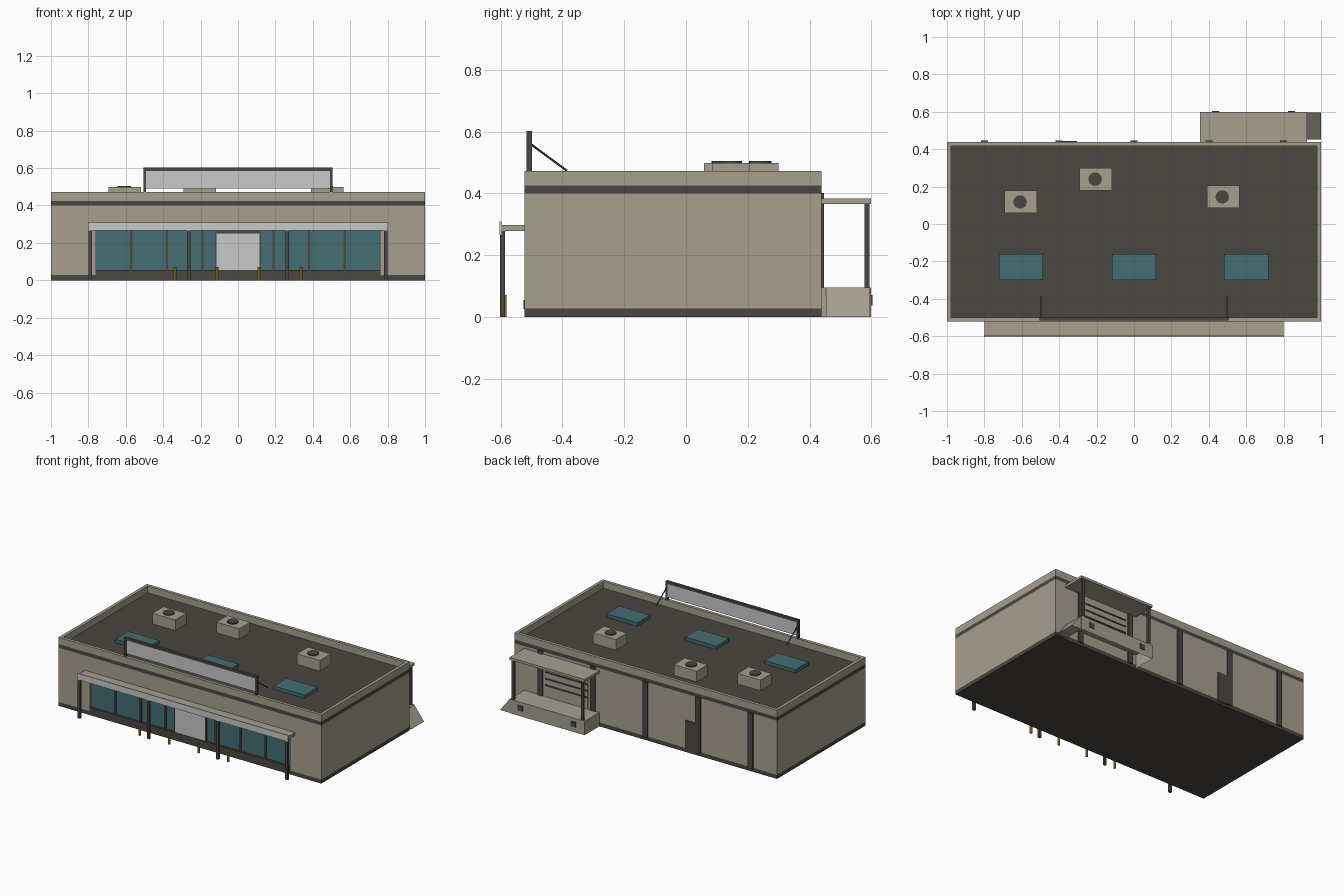
import bpy, bmesh, math
from mathutils import Vector

if "Cube" in bpy.data.objects:
    bpy.data.objects.remove(bpy.data.objects["Cube"])


def mat(name, rgb):
    m = bpy.data.materials.new(name)
    m.diffuse_color = (*rgb, 1)
    m.use_nodes = True
    m.node_tree.nodes["Principled BSDF"].inputs["Base Color"].default_value = m.diffuse_color
    return m


BEIGE = mat("beige_wall", (0.385, 0.352, 0.28))
DARK = mat("dark_trim", (0.07, 0.063, 0.054))
GREY = mat("light_grey", (0.58, 0.58, 0.58))
TEAL = mat("teal_glass", (0.058, 0.155, 0.17))
YELLOW = mat("yellow_paint", (0.55, 0.37, 0.03))


def finish(name, bm, *mats):
    me = bpy.data.meshes.new(name)
    bmesh.ops.recalc_face_normals(bm, faces=bm.faces)
    bm.to_mesh(me)
    bm.free()
    for m in mats:
        me.materials.append(m)
    ob = bpy.data.objects.new(name, me)
    bpy.context.collection.objects.link(ob)
    return ob


def cube_bm(x, y, z):
    bm = bmesh.new()
    bmesh.ops.create_cube(bm, size=1)
    for v in bm.verts:
        v.co = [(r[0] + r[1]) / 2 + c * (r[1] - r[0]) for c, r in zip(v.co, (x, y, z))]
    return bm


def box(name, x, y, z, m):
    return finish(name, cube_bm(x, y, z), m)


def cyl(name, x, y, z, r, m, n):
    bm = bmesh.new()
    bmesh.ops.create_cone(bm, cap_ends=True, segments=n, radius1=r, radius2=r, depth=z[1] - z[0])
    bmesh.ops.translate(bm, verts=bm.verts, vec=(x, y, (z[0] + z[1]) / 2))
    return finish(name, bm, m)


# Main building as stacked layers: plinth, walls, dark roof slab, parapet
FRONT, BACK, TOP, ROOF = -0.522, 0.438, 0.472, 0.425
X, Y = (-1, 1), (FRONT, BACK)
box("plinth", X, Y, (0, 0.027), DARK)
walls = box("walls", X, Y, (0.027, 0.40), BEIGE)
box("roof_slab", X, Y, (0.40, ROOF), DARK)
T = 0.021
for s in (-1, 1):
    box("parapet_side", sorted((s, s * (1 - T))), Y, (ROOF, TOP), BEIGE)
box("parapet_front", (T - 1, 1 - T), (FRONT, FRONT + T), (ROOF, TOP), BEIGE)
box("parapet_rear", (T - 1, 1 - T), (BACK - T, BACK), (ROOF, TOP), BEIGE)

# Shallow recess for the shop front
cutter = box("shop_recess_cutter", (-0.762, 0.762), (-0.6, FRONT + 0.015), (0.035, 0.278), BEIGE)
cutter.hide_render = True
cutter.hide_viewport = True
cut = walls.modifiers.new("shop_recess", 'BOOLEAN')
cut.operation, cut.solver, cut.object = 'DIFFERENCE', 'EXACT', cutter

# Roof skylights
for x in (-0.604, 0, 0.6):
    box("skylight", (x - 0.118, x + 0.118), (-0.30, -0.16), (ROOF, 0.449), TEAL)

# Rooftop air units with fan discs
for x, y in ((-0.605, 0.118), (-0.204, 0.240), (0.476, 0.145)):
    box("air_unit", (x - 0.087, x + 0.087), (y - 0.06, y + 0.06), (ROOF, 0.498), BEIGE)
    cyl("air_unit_fan", x - 0.004, y, (0.498, 0.505), 0.036, DARK, 16)

# Roof sign: blank panel, frame and rear braces
box("sign_panel", (-0.495, 0.495), (-0.512, -0.502), (0.492, 0.587), GREY)
box("sign_top_rail", (-0.505, 0.505), (-0.516, -0.498), (0.585, 0.602), DARK)
for s in (-1, 1):
    box("sign_post", sorted((s * 0.491, s * 0.505)), (-0.516, -0.498), (0.47, 0.602), DARK)
    a, b = Vector((s * 0.498, -0.503, 0.560)), Vector((s * 0.498, -0.385, 0.473))
    bm = bmesh.new()
    bmesh.ops.create_cone(bm, cap_ends=True, segments=6, radius1=0.0035, radius2=0.0035,
                          depth=(b - a).length)
    bmesh.ops.rotate(bm, verts=bm.verts, matrix=(b - a).to_track_quat('Z', 'Y').to_matrix())
    bmesh.ops.translate(bm, verts=bm.verts, vec=(a + b) / 2)
    finish("sign_brace", bm, DARK)

# Shop front: recessed glass, sill, mullions and entrance door
G = FRONT + 0.010
box("shop_glass", (-0.76, 0.76), (G, G + 0.007), (0.05, 0.279), TEAL)
box("shop_sill", (-0.762, 0.762), (FRONT - 0.004, G + 0.007), (0.026, 0.055), DARK)
for x in (0.19, 0.38, 0.571):
    for s in (-1, 1):
        box("mullion", (s * x - 0.006, s * x + 0.006), (G - 0.008, G + 0.003), (0.05, 0.279), DARK)
box("door_frame", (-0.122, 0.122), (G - 0.008, G + 0.003), (0.05, 0.264), DARK)
box("entrance_door", (-0.114, 0.114), (G - 0.010, G + 0.003), (0.055, 0.25), GREY)

# Front canopy with posts
box("canopy_slab", (-0.80, 0.80), (-0.597, FRONT + 0.003), (0.278, 0.298), BEIGE)
box("canopy_fascia", (-0.803, 0.803), (-0.603, -0.596), (0.265, 0.309), GREY)
for x in (-0.79, -0.263, 0.263, 0.79):
    box("canopy_post", (x - 0.009, x + 0.009), (-0.602, -0.586), (0, 0.280), DARK)

# Bollards
for x in (-0.337, -0.112, 0.112, 0.337):
    cyl("bollard", x, -0.588, (0, 0.072), 0.008, YELLOW, 8)

# Rear wall strips and service door
for x in (-0.8, -0.4, 0, 0.4, 0.8):
    box("rear_pilaster", (x - 0.019, x + 0.019), (BACK - 0.003, BACK + 0.008), (0.02, 0.402), DARK)
box("service_door", (-0.40, -0.305), (BACK - 0.003, BACK + 0.006), (0.015, 0.22), DARK)


# Loading dock (open underneath) with side ramp and bumpers
def drop_bottom(bm):
    low = [f for f in bm.faces if f.calc_center_median().z < 0.001]
    bmesh.ops.delete(bm, geom=low, context='FACES')


bm = cube_bm((0.353, 0.925), (BACK - 0.003, 0.598), (0, 0.096))
drop_bottom(bm)
finish("dock_platform", bm, BEIGE)
bm = bmesh.new()
face = bm.faces.new([bm.verts.new((x, 0.453, z))
                     for x, z in ((0.925, 0), (1, 0), (0.925, 0.095))])
ext = bmesh.ops.extrude_face_region(bm, geom=[face])["geom"]
bmesh.ops.translate(bm, verts=[v for v in ext if isinstance(v, bmesh.types.BMVert)],
                    vec=(0, 0.142, 0))
finish("dock_ramp", bm, BEIGE)
for x in (0.436, 0.842):
    box("dock_bumper", (x - 0.019, x + 0.019), (0.595, 0.603), (0.037, 0.072), DARK)

# Loading bay shutter
box("bay_shutter", (0.44, 0.76), (BACK - 0.003, BACK + 0.003), (0.096, 0.34), BEIGE)
for i in range(4):
    z = 0.172 + i * 0.045
    box("shutter_groove", (0.44, 0.76), (BACK, BACK + 0.009), (z, z + 0.008), DARK)

# Dock canopy and posts
box("dock_canopy", (0.353, 0.925), (BACK - 0.003, 0.598), (0.366, 0.383), BEIGE)
for x in (0.375, 0.903):
    box("dock_canopy_post", (x - 0.009, x + 0.009), (0.578, 0.594), (0.095, 0.369), DARK)
